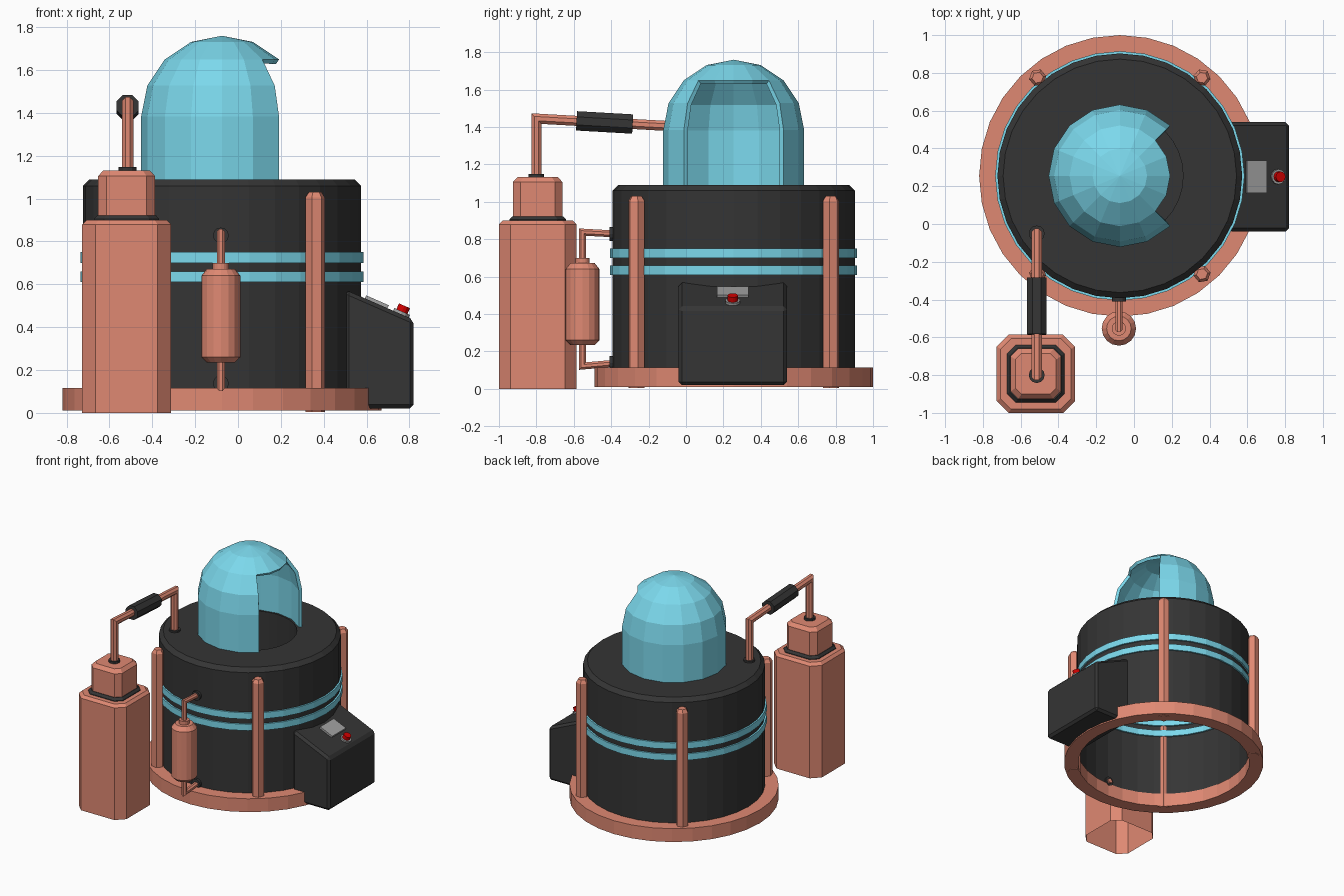
import bpy, bmesh, math
from mathutils import Vector

if "Cube" in bpy.data.objects:
    bpy.data.objects.remove(bpy.data.objects["Cube"])

CX, CY = -0.075, 0.255          # axis of the main vessel
TX, TY = -0.52, -0.793          # axis of the side tank


def material(name, r, g, b):
    m = bpy.data.materials.new(name)
    m.diffuse_color = (r, g, b, 1)
    m.use_nodes = True
    m.node_tree.nodes["Principled BSDF"].inputs["Base Color"].default_value = m.diffuse_color
    return m


COPPER = material("copper", 0.74, 0.25, 0.17)
DARK = material("dark", 0.035, 0.035, 0.035)
BLUE = material("blue", 0.20, 0.69, 0.84)
RED = material("red", 0.65, 0.0, 0.0)
GREY = material("grey", 0.36, 0.36, 0.36)


def finish(name, bm, mat, loc=(0, 0, 0), rot=(0, 0, 0)):
    me = bpy.data.meshes.new(name)
    bm.to_mesh(me)
    bm.free()
    ob = bpy.data.objects.new(name, me)
    ob.location, ob.rotation_euler = loc, rot
    me.materials.append(mat)
    bpy.context.collection.objects.link(ob)
    return ob


def circle(n, phase=0.0):
    return [(math.cos(2 * math.pi * (i + phase) / n),
             math.sin(2 * math.pi * (i + phase) / n)) for i in range(n)]


def chamfered_square(c=0.7):
    return [(1, -c), (1, c), (c, 1), (-c, 1), (-1, c), (-1, -c), (-c, -1), (c, -1)]


def stack(name, profile, mat, section, loc=(0, 0, 0), rot=(0, 0, 0), skip=None):
    """Scale a section along a (radius, z) profile; skip(i, j) leaves faces out."""
    bm = bmesh.new()
    rings = [[bm.verts.new((x * r, y * r, z)) for x, y in section] for r, z in profile]
    n = len(section)
    for j in range(len(rings) - 1):
        for i in range(n):
            if skip and skip(i, j):
                continue
            k = (i + 1) % n
            bm.faces.new((rings[j][i], rings[j][k], rings[j + 1][k], rings[j + 1][i]))
    bmesh.ops.remove_doubles(bm, verts=bm.verts, dist=1e-5)
    loose = [v for v in bm.verts if not v.link_faces]
    bmesh.ops.delete(bm, geom=loose, context='VERTS')
    return finish(name, bm, mat, loc, rot)


def band(name, r_in, r_out, z0, z1, mat, n=32):
    prof = [(r_out, z0), (r_out, z1), (r_in, z1), (r_in, z0), (r_out, z0)]
    return stack(name, prof, mat, circle(n), (CX, CY, 0))


def disc(name, r, h, mat, loc, rot=(0, 0, 0), n=12):
    return stack(name, [(0, 0), (r, 0), (r, h), (0, h)], mat, circle(n), loc, rot)


def pipe(name, x, path, r, mat, n=8):
    """Mitred tube along a (y, z) path at constant x."""
    pts = [Vector(p) for p in path]
    dirs = [(b - a).normalized() for a, b in zip(pts, pts[1:])]
    norm = [Vector((-d.y, d.x)) for d in dirs]
    bm = bmesh.new()
    rings = []
    for i, p in enumerate(pts):
        a, b = norm[max(i - 1, 0)], norm[min(i, len(norm) - 1)]
        m = (a + b) / (1 + a.dot(b))
        rings.append([bm.verts.new((x + r * c, p.x + m.x * r * s, p.y + m.y * r * s))
                      for c, s in circle(n, 0.5)])
    for lo, hi in zip(rings, rings[1:]):
        for i in range(n):
            k = (i + 1) % n
            bm.faces.new((lo[i], lo[k], hi[k], hi[i]))
    bm.faces.new(rings[0])
    bm.faces.new(rings[-1])
    bmesh.ops.recalc_face_normals(bm, faces=bm.faces)
    return finish(name, bm, mat)


def bevel(ob, width):
    mod = ob.modifiers.new("bevel", 'BEVEL')
    mod.width, mod.segments = width, 1


# Main vessel: open underneath, with a well below the dome
stack("vessel_body", [(0.648, 0.02), (0.648, 1.06), (0.618, 1.09), (0.335, 1.09),
                      (0.335, 0.70), (0, 0.70)], DARK, circle(32), (CX, CY, 0))
band("base_ring", 0.64, 0.745, 0.01, 0.115, COPPER)
band("lower_band", 0.635, 0.66, 0.61, 0.66, BLUE)
band("upper_band", 0.635, 0.66, 0.70, 0.75, BLUE)

# Four upright posts around the vessel
for sx, side in ((-1, "left"), (1, "right")):
    for sy, end in ((-1, "front"), (1, "back")):
        stack(f"{end}_{side}_post", [(0, 0.005), (0.046, 0.005), (0.046, 1.005), (0.03, 1.03), (0, 1.03)],
              COPPER, circle(6), (CX + sx * 0.435, CY + sy * 0.52, 0),
              (0, 0, math.atan2(sy * 0.52, sx * 0.435)))

# Dome: half sphere on a straight skirt, with a quarter doorway on the right
R = 0.377
dome_profile = [(R, 1.085)] + [(R * math.cos(a), 1.383 + R * math.sin(a))
                               for a in (math.pi / 8 * k for k in range(5))]
dome = stack("dome", dome_profile, BLUE, circle(16), (CX, CY, 0),
             skip=lambda i, j: j < 3 and (i < 2 or i >= 14))
wall = dome.modifiers.new("wall", 'SOLIDIFY')
wall.thickness, wall.offset = 0.025, -1

# Control console: sloped side profile pulled across y
profile = [(0.50, 0.02), (0.82, 0.02), (0.82, 0.435), (0.50, 0.575)]
bm = bmesh.new()
face = bm.faces.new([bm.verts.new((x, -0.04, z)) for x, z in profile])
ext = bmesh.ops.extrude_face_region(bm, geom=[face])
bmesh.ops.translate(bm, vec=(0, 0.58, 0),
                    verts=[g for g in ext["geom"] if isinstance(g, bmesh.types.BMVert)])
bmesh.ops.recalc_face_normals(bm, faces=bm.faces)
bevel(finish("console", bm, DARK), 0.018)

# Console screen and button lie on the slope
tilt = (0, math.atan2(0.14, 0.32), 0)


def slope(x):
    return 0.575 - (x - 0.50) * 0.14 / 0.32


bm = bmesh.new()
bmesh.ops.create_cube(bm, size=1)
bmesh.ops.scale(bm, vec=(0.115, 0.17, 0.03), verts=bm.verts)
finish("screen", bm, GREY, (0.645, 0.25, slope(0.645)), tilt)
disc("button_rim", 0.04, 0.015, GREY, (0.76, 0.25, slope(0.76) - 0.002), tilt)
disc("button", 0.028, 0.042, RED, (0.76, 0.25, slope(0.76)), tilt)

# Side tank: chamfered square column, open underneath, with a smaller cap
square = chamfered_square()
stack("tank_body", [(0.207, 0), (0.207, 0.88), (0.187, 0.90), (0, 0.90)], COPPER, square, (TX, TY, 0))
stack("tank_collar", [(0.152, 0.89), (0.152, 0.905), (0.137, 0.922), (0, 0.922)], DARK, square, (TX, TY, 0))
stack("tank_cap", [(0.133, 0.91), (0.133, 1.105), (0.108, 1.132), (0, 1.132)], COPPER, square, (TX, TY, 0))

# Transfer pipe from tank to vessel lid, with a dark sleeve and end collars
PX = -0.515
pipe("transfer_pipe", PX, [(TY - 0.007, 1.12), (TY - 0.007, 1.445), (-0.05, 1.403), (-0.05, 1.08)], 0.029, COPPER)
pipe("pipe_sleeve", PX, [(-0.585, 1.433), (-0.285, 1.416)], 0.056, DARK)
disc("tank_pipe_collar", 0.042, 0.02, DARK, (PX, TY - 0.007, 1.128))
disc("lid_pipe_collar", 0.042, 0.018, DARK, (PX, -0.05, 1.085))

# Front canister with its two elbow pipes and wall flanges
FX, FY = -0.08, -0.553
stack("canister", [(0, 0.235), (0.065, 0.235), (0.091, 0.26), (0.091, 0.64), (0.065, 0.672), (0.038, 0.672),
                   (0.038, 0.70), (0, 0.70)], COPPER, circle(16), (FX, FY, 0))
for name, z_in, z_turn, z_wall in (("upper", 0.69, 0.838, 0.828), ("lower", 0.24, 0.122, 0.138)):
    pipe(f"{name}_canister_pipe", FX, [(FY, z_in), (FY, z_turn), (-0.37, z_wall)], 0.02, COPPER)
    disc(f"{name}_pipe_flange", 0.037, 0.03, DARK, (FX, -0.38, z_wall), (math.pi / 2, 0, 0))
